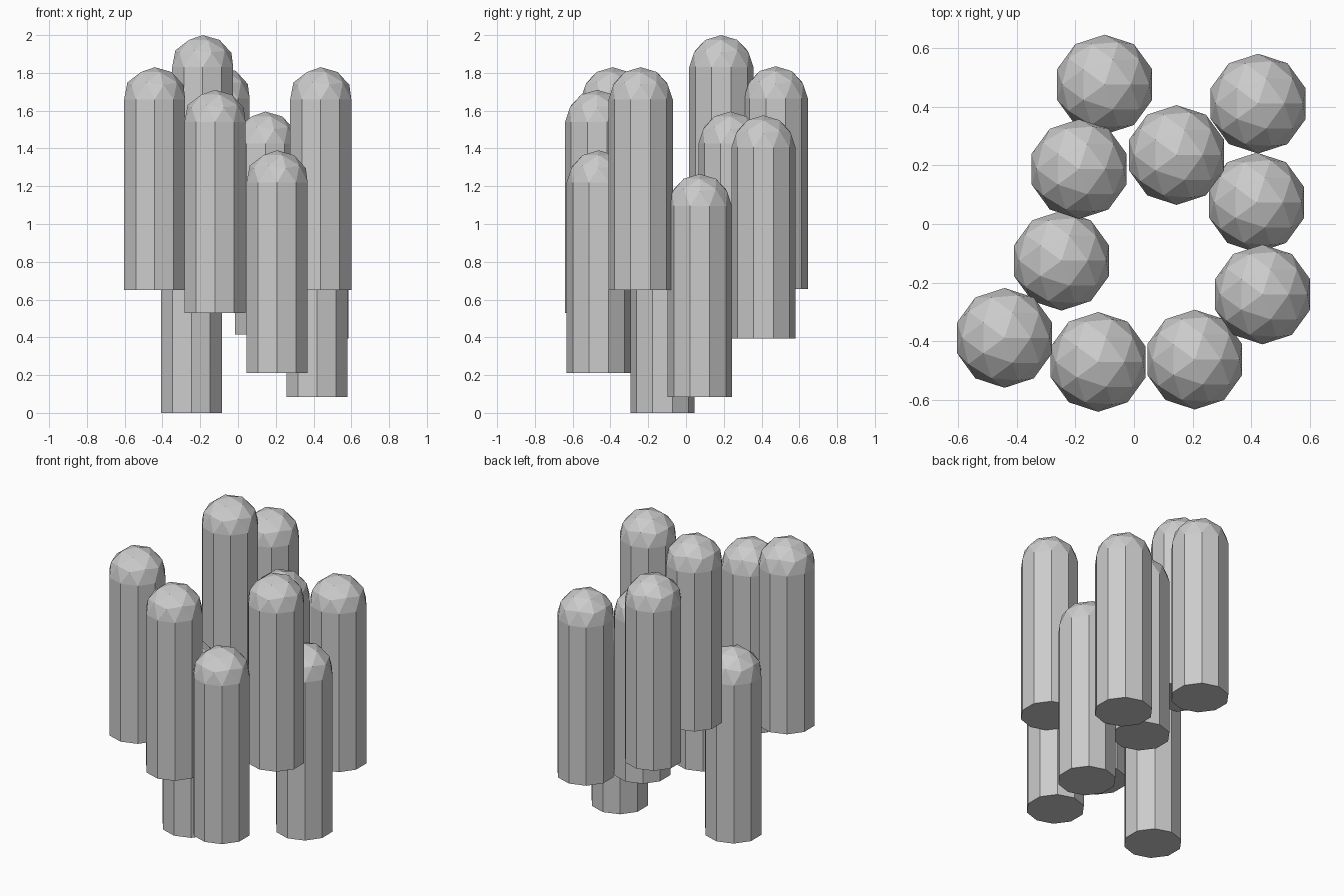
import bpy, bmesh

if "Cube" in bpy.data.objects:
    bpy.data.objects.remove(bpy.data.objects["Cube"])

R = 0.17       # column radius
BODY = 1.01    # straight length below the dome

# x, y and bottom height of each column
COLUMNS = [
    (-0.10, 0.475, 0.655), (0.423, 0.41, 0.395), (-0.187, 0.187, 0.82),
    (0.145, 0.235, 0.415), (0.418, 0.073, 0.085), (-0.247, -0.125, 0.0),
    (0.438, -0.24, 0.65), (-0.441, -0.388, 0.65), (-0.122, -0.47, 0.53),
    (0.207, -0.462, 0.21),
]

# Domed ten-sided column: half an icosphere with its rim drawn down and capped
bm = bmesh.new()
bmesh.ops.create_icosphere(bm, subdivisions=2, radius=R)
bmesh.ops.delete(bm, geom=[v for v in bm.verts if v.co.z < -R * 0.05], context='VERTS')
rim = [e for e in bm.edges if e.is_boundary]
walls = bmesh.ops.extrude_edge_only(bm, edges=rim)['geom']
for v in (g for g in walls if isinstance(g, bmesh.types.BMVert)):
    v.co.z = -BODY
bmesh.ops.contextual_create(bm, geom=[e for e in bm.edges if e.is_boundary])
bmesh.ops.translate(bm, verts=bm.verts, vec=(0, 0, BODY))
bmesh.ops.recalc_face_normals(bm, faces=bm.faces)
mesh = bpy.data.meshes.new("domed_column")
bm.to_mesh(mesh)
bm.free()

# Staggered cluster of columns
for i, pos in enumerate(COLUMNS, 1):
    column = bpy.data.objects.new(f"domed_column_{i}", mesh)
    column.location = pos
    bpy.context.collection.objects.link(column)
